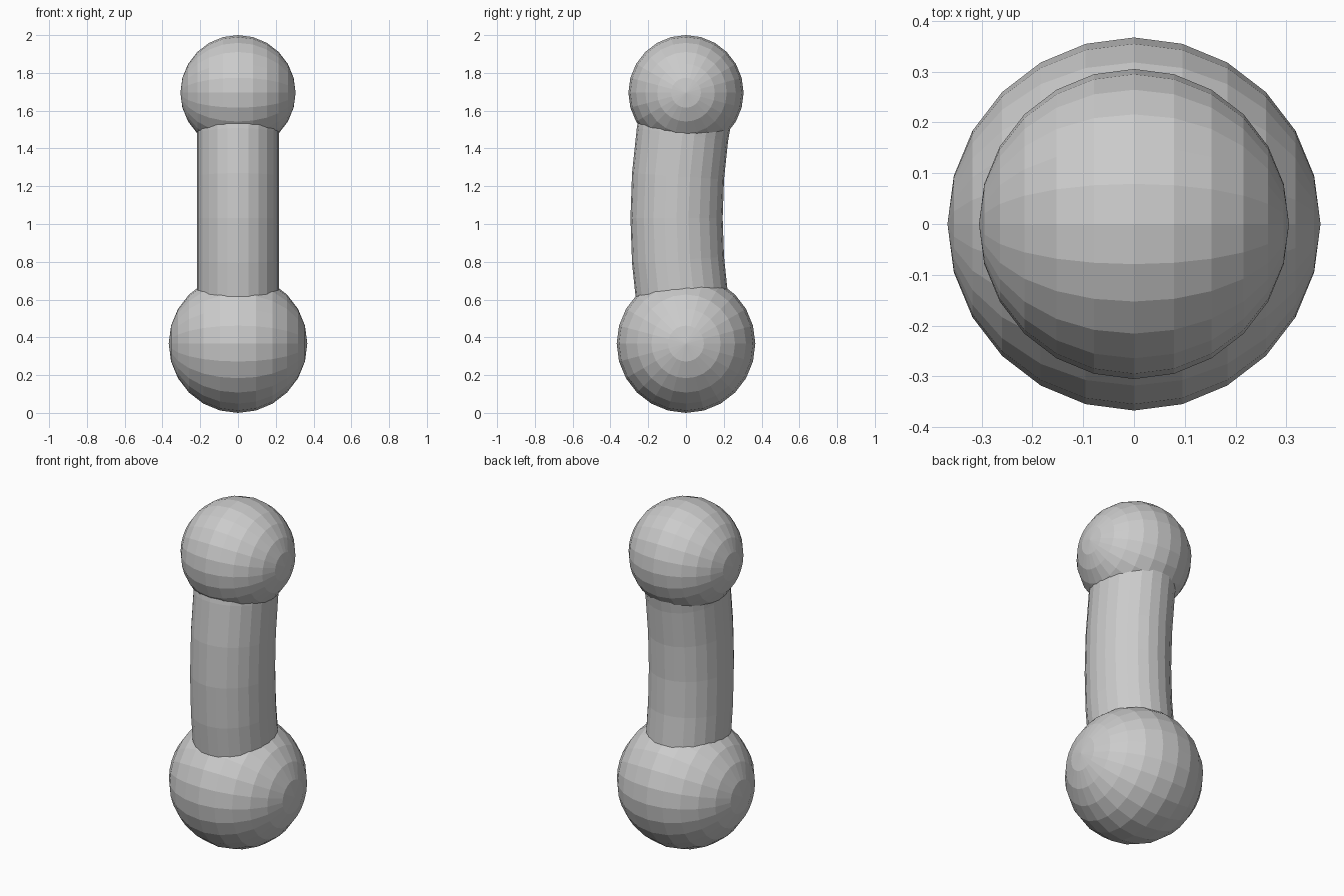
import bpy, bmesh, math
from mathutils import Matrix, Vector

if "Cube" in bpy.data.objects:
    bpy.data.objects.remove(bpy.data.objects["Cube"])

LOW, HIGH = 0.367, 1.695      # heights of the two ball centres


def finish(bm, name):
    bmesh.ops.recalc_face_normals(bm, faces=bm.faces)
    mesh = bpy.data.meshes.new(name)
    bm.to_mesh(mesh)
    bm.free()
    obj = bpy.data.objects.new(name, mesh)
    bpy.context.collection.objects.link(obj)
    return obj


def ball(name, z, radius):
    # poles lie along x
    bm = bmesh.new()
    turn = Matrix.Translation((0, 0, z)) @ Matrix.Rotation(math.pi / 2, 4, 'Y')
    bmesh.ops.create_uvsphere(bm, u_segments=24, v_segments=12,
                              radius=radius, matrix=turn)
    return finish(bm, name)


def bent_tube(name, rx, ry, bow, sides=24, steps=6):
    # elliptical shaft bowing towards the front between the ball centres
    bm = bmesh.new()
    mid, half = (LOW + HIGH) / 2, (HIGH - LOW) / 2
    rings = []
    for i in range(steps + 1):
        t = 2 * i / steps - 1
        centre = Vector((0, 0.02 - bow * (1 - t * t), mid + half * t))
        tangent = Vector((0, 2 * bow * t, half)).normalized()
        across = Vector((0, tangent.z, -tangent.y))
        ring = []
        for k in range(sides):
            a = 2 * math.pi * k / sides
            ring.append(bm.verts.new(centre + Vector((rx * math.cos(a), 0, 0))
                                     + across * (ry * math.sin(a))))
        rings.append(ring)
    for low, high in zip(rings, rings[1:]):
        for k in range(sides):
            n = (k + 1) % sides
            bm.faces.new((low[k], low[n], high[n], high[k]))
    bm.faces.new(rings[0])
    bm.faces.new(rings[-1])
    return finish(bm, name)


# Balls at both ends
ball("lower_ball", LOW, 0.367)
ball("upper_ball", HIGH, 0.305)

# Curved shaft
bent_tube("shaft", 0.218, 0.244, 0.07)
